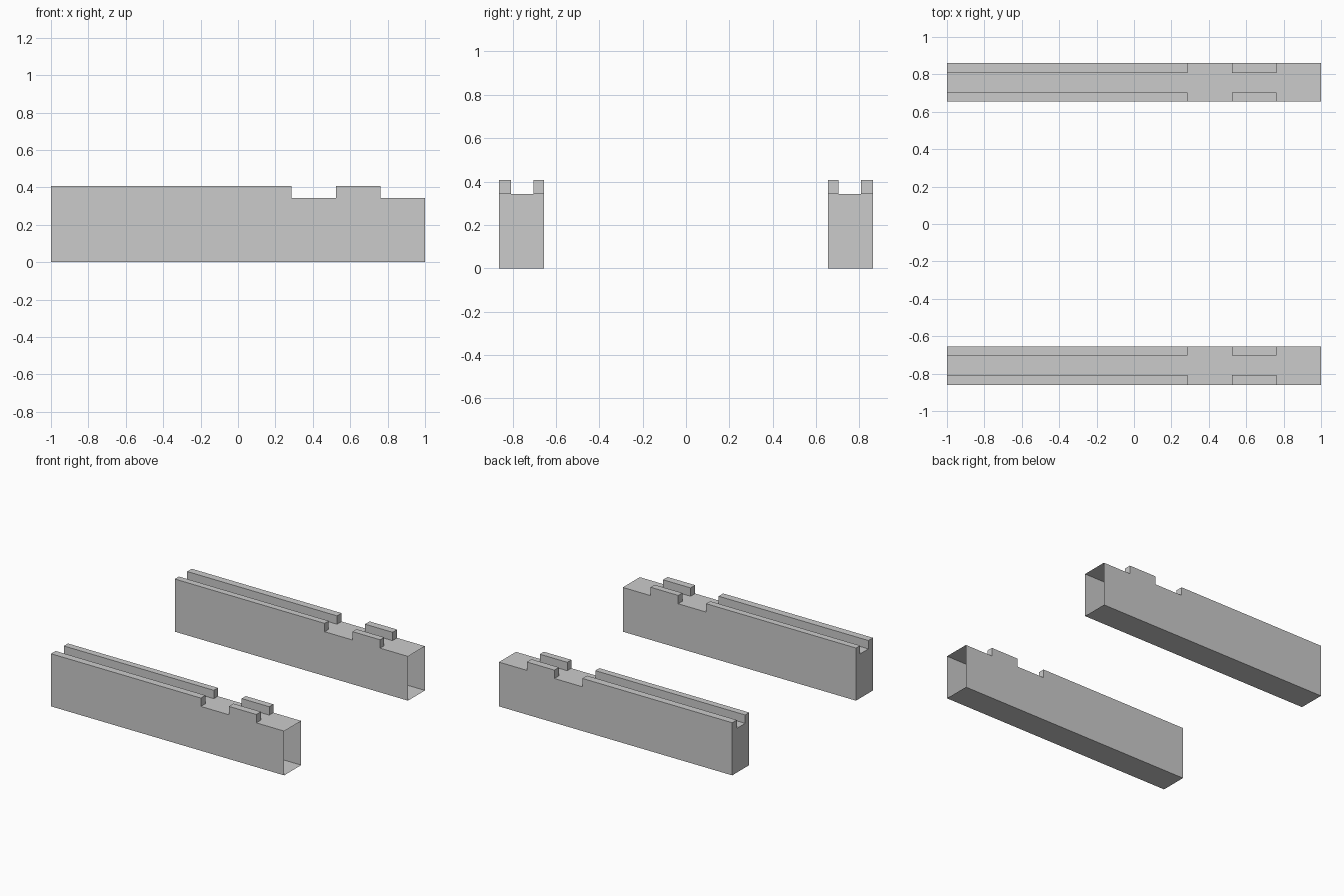
import bpy, bmesh
from mathutils import Matrix, Vector

if "Cube" in bpy.data.objects:
    bpy.data.objects.remove(bpy.data.objects["Cube"])

BASE_Z, TOP_Z = 0.343, 0.408
Y_IN, Y_OUT = 0.654, 0.862
GROOVE = (0.704, 0.806)                 # channel between the two ridges
RIDGES = ((-1.0, 0.285), (0.525, 0.761))  # long ridge and short block, along x


def make_beam(name, side):
    bm = bmesh.new()
    # Box body
    size = Matrix.Diagonal((2.0, Y_OUT - Y_IN, BASE_Z, 1.0))
    centre = Matrix.Translation((0, side * (Y_IN + Y_OUT) / 2, BASE_Z / 2))
    bmesh.ops.create_cube(bm, size=1.0, matrix=centre @ size)

    # Cut lines that outline the ridges
    cuts = [((x, 0, 0), (1, 0, 0)) for x in (0.285, 0.525, 0.761)]
    cuts += [((0, side * y, 0), (0, 1, 0)) for y in GROOVE]
    for point, normal in cuts:
        bmesh.ops.bisect_plane(bm, geom=bm.verts[:] + bm.edges[:] + bm.faces[:],
                               plane_co=point, plane_no=normal)

    # Open right-hand end
    end = [f for f in bm.faces if f.normal.x > 0.9]
    bmesh.ops.delete(bm, geom=end, context='FACES')

    # Raise the ridges on both sides of the groove
    def is_ridge(f):
        c = f.calc_center_median()
        return (f.normal.z > 0.9
                and not GROOVE[0] < abs(c.y) < GROOVE[1]
                and any(a < c.x < b for a, b in RIDGES))

    tops = [f for f in bm.faces if is_ridge(f)]
    new = bmesh.ops.extrude_face_region(bm, geom=tops)["geom"]
    bmesh.ops.translate(bm, vec=Vector((0, 0, TOP_Z - BASE_Z)),
                        verts=[v for v in new if isinstance(v, bmesh.types.BMVert)])
    left_over = [f for f in tops if f.is_valid]
    if left_over:
        bmesh.ops.delete(bm, geom=left_over, context='FACES')

    # Merge coplanar faces into clean flat sides
    bmesh.ops.dissolve_limit(bm, angle_limit=0.01, use_dissolve_boundaries=True,
                             verts=bm.verts[:], edges=bm.edges[:])
    mesh = bpy.data.meshes.new(name)
    bm.to_mesh(mesh)
    bm.free()
    bpy.context.collection.objects.link(bpy.data.objects.new(name, mesh))


make_beam("front_beam", -1)
make_beam("back_beam", 1)
